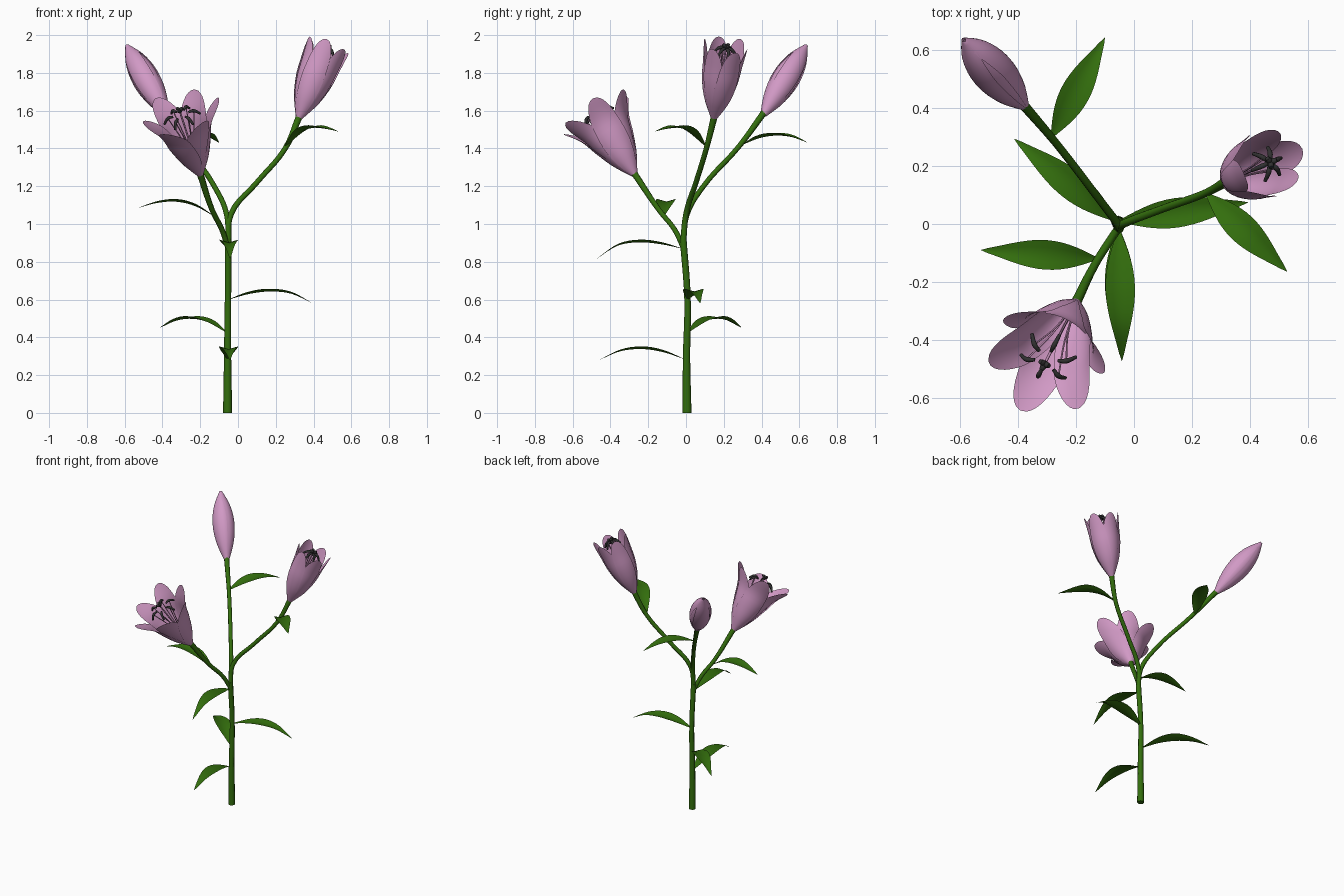
import bpy
import math
from mathutils import Vector

cube = bpy.data.objects.get("Cube")
if cube:
    bpy.data.objects.remove(cube)


def material(name, rgb):
    mat = bpy.data.materials.new(name)
    mat.use_nodes = True
    mat.diffuse_color = (*rgb, 1)
    mat.node_tree.nodes["Principled BSDF"].inputs["Base Color"].default_value = (*rgb, 1)
    return mat


GREEN = material("leaf green", (0.033, 0.155, 0.004))
PINK = material("petal pink", (0.64, 0.32, 0.56))
DARK = material("anther charcoal", (0.03, 0.03, 0.03))


def add_mesh(name, mesh, mat):
    mesh.materials.clear()
    mesh.materials.append(mat)
    mesh.shade_smooth()
    obj = bpy.data.objects.new(name, mesh)
    bpy.context.collection.objects.link(obj)


def sheet(name, point, rows, cols, mat):
    """Curved sheet from point(t, s), with t in 0..1 and s in -1..1."""
    verts = [point(i / rows, 2 * j / cols - 1)
             for i in range(rows + 1) for j in range(cols + 1)]
    n = cols + 1
    faces = [(i * n + j, i * n + j + 1, (i + 1) * n + j + 1, (i + 1) * n + j)
             for i in range(rows) for j in range(cols)]
    mesh = bpy.data.meshes.new(name)
    mesh.from_pydata(verts, [], faces)
    add_mesh(name, mesh, mat)


def tube(name, points, radii, mat):
    """Round tube along a smooth path, stored as a mesh."""
    curve = bpy.data.curves.new(name, "CURVE")
    curve.dimensions = "3D"
    curve.bevel_depth = 1
    curve.bevel_resolution = 2
    curve.resolution_u = 5
    curve.use_fill_caps = True
    spline = curve.splines.new("BEZIER")
    spline.bezier_points.add(len(points) - 1)
    for bp, co, r in zip(spline.bezier_points, points, radii):
        bp.co = co
        bp.radius = r
        bp.handle_left_type = bp.handle_right_type = "AUTO"
    helper = bpy.data.objects.new(name + " path", curve)
    bpy.context.collection.objects.link(helper)
    bpy.context.view_layer.update()
    graph = bpy.context.evaluated_depsgraph_get()
    mesh = bpy.data.meshes.new_from_object(helper.evaluated_get(graph))
    bpy.data.objects.remove(helper)
    add_mesh(name, mesh, mat)


def smooth_value(values, t):
    """Catmull-Rom interpolation of evenly spaced values."""
    x = t * (len(values) - 1)
    i = min(int(x), len(values) - 2)
    f = x - i
    b, c = values[i], values[i + 1]
    a = values[i - 1] if i else 2 * b - c
    d = values[i + 2] if i + 2 < len(values) else 2 * c - b
    return b + f / 2 * (c - a + f * (2 * a - 5 * b + 4 * c - d + f * (3 * (b - c) + d - a)))


def leaf(name, base, tip, peak):
    """Arched leaf with a folded midrib and drooping tip."""
    base, tip = Vector(base), Vector(tip)
    side = Vector((base.y - tip.y, tip.x - base.x, 0)).normalized()
    crest = peak - 0.012
    heights = (base.z, base.z + 0.7 * (crest - base.z), crest,
               crest - 0.2 * (crest - tip.z), tip.z)

    def point(t, s):
        w = 0.004 + 0.047 * math.sin(math.pi * t ** 0.85) ** 1.25 if t < 1 else 0
        p = base.lerp(tip, t)
        p.z = smooth_value(heights, t)
        return p + side * w * s + Vector((0, 0, 0.28 * w * abs(s)))

    sheet(name, point, 16, 4, GREEN)


def flower(name, base, direction, profile, half_width, spread):
    """Six overlapping petals round an axis; spread is the stamen radius, 0 for a bud."""
    base, direction = Vector(base), Vector(direction)
    length = direction.length
    axis = direction.normalized()
    u = Vector((-axis.y, axis.x, 0)).normalized()
    v = axis.cross(u)

    def place(r, angle, h):
        return base + axis * h + (u * math.cos(angle) + v * math.sin(angle)) * r

    for k in range(6):
        middle = math.radians(30 + 60 * k)
        inner = k % 2

        def point(row, s):
            t = 1 - (1 - row) ** 1.6
            r = smooth_value(profile, t) * (0.93 if inner else 1)
            grow = min(t / 0.5, 1)
            w = half_width * (0.25 + 0.75 * grow * (2 - grow))
            w *= math.sqrt(max(0, 1 - t ** 5)) * (1.08 if inner else 1)
            angle = min(w / r, 1.2) * s
            return place(r, middle + angle, t * length * (0.98 if inner else 1))

        sheet(f"{name} petal {k + 1}", point, 16, 8, PINK)

    if not spread:
        return
    # Stamens with drooping anthers
    top = 0.92 * length
    for k in range(6):
        a = math.radians(30 + 60 * k)
        tube(f"{name} filament {k + 1}",
             [place(0.006, a, 0.03), place(0.4 * spread, a, 0.5 * length), place(spread, a, top)],
             [0.003] * 3, PINK)
        tube(f"{name} anther {k + 1}",
             [place(spread - 0.028, a, top + 0.006), place(spread, a, top + 0.006),
              place(spread + 0.03, a, top - 0.024)],
             [0.006, 0.009, 0.006], DARK)
    # Pistil with three-lobed tip
    end = 0.94 * length + 0.4 * spread
    tube(f"{name} pistil", [place(0, 0, 0.02), place(0, 0, 0.5 * length), place(0, 0, end)],
         [0.005] * 3, PINK)
    for k in range(3):
        a = math.radians(30 + 120 * k)
        tube(f"{name} stigma {k + 1}",
             [place(0, a, end - 0.016), place(0.01, a, end), place(0.02, a, end + 0.006)],
             [0.007, 0.011, 0.008], DARK)


# Main stem and three branches
tube("main stem",
     [(-0.055, 0.005, 0), (-0.055, 0.003, 0.3), (-0.053, 0.008, 0.6), (-0.052, -0.015, 0.92)],
     [0.024, 0.019, 0.017, 0.018], GREEN)
tube("front branch",
     [(-0.052, -0.012, 0.87), (-0.085, -0.06, 0.97), (-0.135, -0.14, 1.07), (-0.202, -0.275, 1.27)],
     [0.014, 0.014, 0.014, 0.018], GREEN)
tube("back branch",
     [(-0.052, -0.015, 0.9), (-0.06, 0.005, 1.05), (-0.12, 0.085, 1.19),
      (-0.27, 0.28, 1.41), (-0.383, 0.413, 1.59)],
     [0.016, 0.015, 0.014, 0.014, 0.018], GREEN)
tube("left branch",
     [(-0.052, -0.015, 0.9), (-0.038, 0.0, 1.05), (0.1, 0.053, 1.22),
      (0.25, 0.108, 1.4), (0.325, 0.15, 1.57)],
     [0.016, 0.015, 0.014, 0.014, 0.018], GREEN)

# Leaves on the stem and branches
leaf("low front leaf", (-0.055, -0.01, 0.285), (-0.043, -0.46, 0.28), 0.35)
leaf("low back leaf", (-0.06, 0.01, 0.425), (-0.415, 0.295, 0.45), 0.51)
leaf("left stem leaf", (-0.05, 0.01, 0.6), (0.395, 0.075, 0.58), 0.655)
leaf("high front leaf", (-0.052, -0.02, 0.87), (-0.042, -0.475, 0.815), 0.915)
leaf("front branch leaf", (-0.125, -0.12, 1.04), (-0.53, -0.09, 1.085), 1.13)
leaf("back branch leaf", (-0.285, 0.3, 1.42), (-0.1, 0.645, 1.43), 1.48)
leaf("left branch leaf", (0.25, 0.105, 1.41), (0.53, -0.165, 1.49), 1.52)

# Open flower, half-open flower and closed bud
flower("open flower", (-0.2, -0.273, 1.262), (-0.11, -0.212, 0.34),
       (0.018, 0.075, 0.115, 0.15, 0.22), 0.086, 0.07)
flower("half open flower", (0.322, 0.148, 1.562), (0.157, 0.068, 0.393),
       (0.018, 0.07, 0.099, 0.11, 0.122), 0.066, 0.03)
flower("bud", (-0.38, 0.41, 1.58), (-0.21, 0.228, 0.368),
       (0.018, 0.052, 0.071, 0.072, 0.052, 0.008), 0.064, 0)
